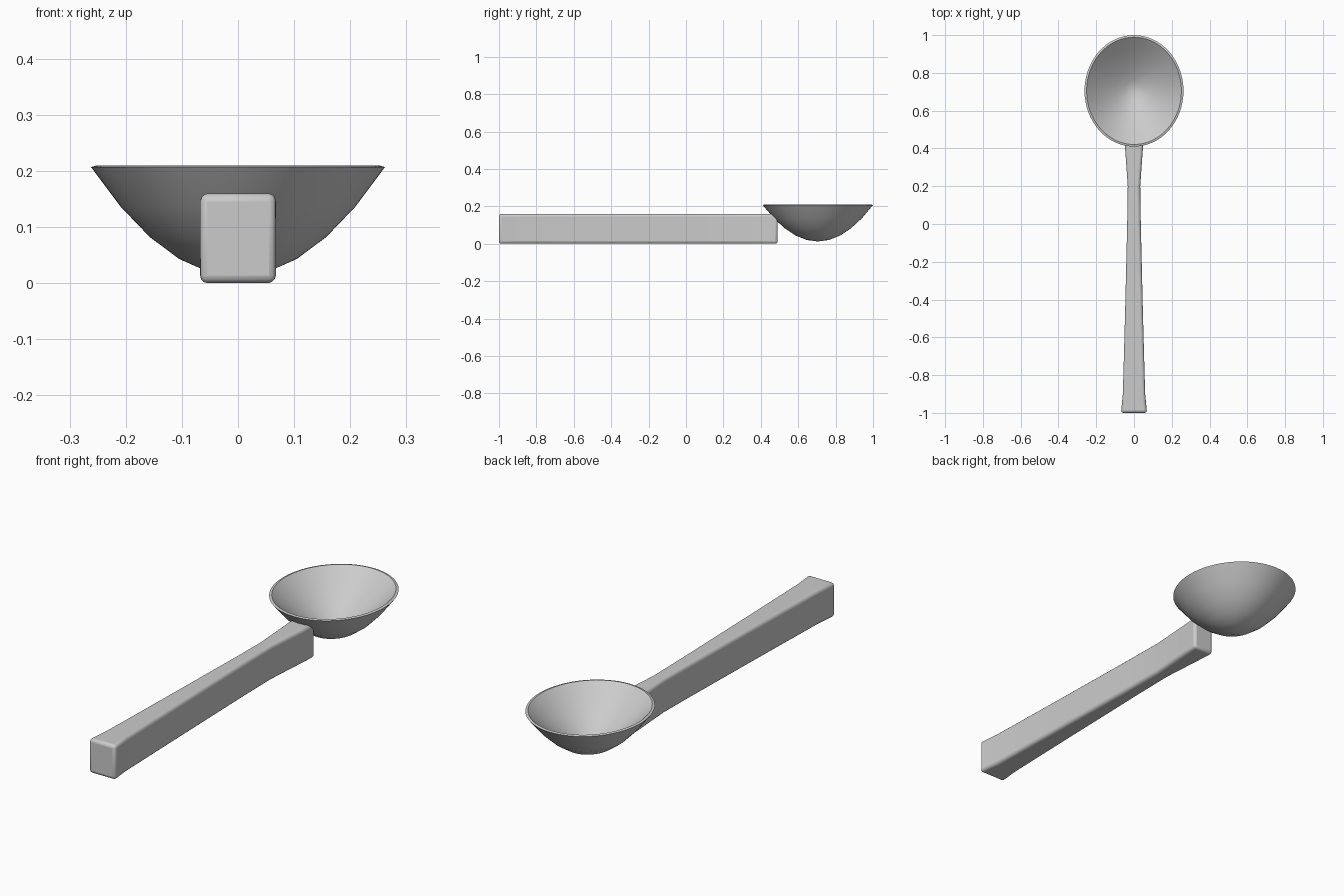
import bpy
import bmesh
import math

cube = bpy.data.objects.get("Cube")
if cube:
    bpy.data.objects.remove(cube, do_unlink=True)

grey = bpy.data.materials.new("plain grey")
grey.use_nodes = True
grey.diffuse_color = (0.6, 0.6, 0.6, 1)
grey.node_tree.nodes["Principled BSDF"].inputs["Base Color"].default_value = (0.6, 0.6, 0.6, 1)


def make_object(name, bm):
    bmesh.ops.recalc_face_normals(bm, faces=bm.faces)
    mesh = bpy.data.meshes.new(name)
    bm.to_mesh(mesh)
    bm.free()
    mesh.materials.append(grey)
    obj = bpy.data.objects.new(name, mesh)
    bpy.context.collection.objects.link(obj)
    bpy.ops.object.select_all(action="DESELECT")
    obj.select_set(True)
    bpy.context.view_layer.objects.active = obj
    return obj


def bridge(bm, a, b):
    n = len(a)
    for i in range(n):
        bm.faces.new((a[i], a[(i + 1) % n], b[(i + 1) % n], b[i]))


# Handle: tapered bar that flares at both ends, with rounded edges
HEIGHT = 0.16
stations = [(-1, 0.069), (-0.9, 0.059), (-0.5, 0.048), (0, 0.036),
            (0.2, 0.033), (0.4, 0.047), (0.49, 0.053)]
bm = bmesh.new()
loops = [[bm.verts.new(p) for p in ((-w, y, 0), (w, y, 0), (w, y, HEIGHT), (-w, y, HEIGHT))]
         for y, w in stations]
for a, b in zip(loops, loops[1:]):
    bridge(bm, a, b)
bm.faces.new(loops[0])
bm.faces.new(loops[-1])
handle = make_object("handle", bm)
bevel = handle.modifiers.new("rounded edges", "BEVEL")
bevel.width = 0.014
bevel.segments = 3
bevel.limit_method = "ANGLE"
bevel.angle_limit = math.radians(40)
bpy.ops.object.shade_smooth_by_angle(angle=math.radians(35))

# Bowl: oval outer shell, thin rim and deeper cavity
SIDES = 64
CENTRE_Y, RX, RY = 0.705, 0.262, 0.295
RIM = 0.011
STEPS = 5
bm = bmesh.new()


def ring(rx, ry, z):
    angles = [math.tau * i / SIDES for i in range(SIDES)]
    return [bm.verts.new((rx * math.cos(t), CENTRE_Y + ry * math.sin(t), z)) for t in angles]


def cap(loop, z):
    tip = bm.verts.new((0, CENTRE_Y, z))
    for i in range(SIDES):
        bm.faces.new((loop[i], loop[(i + 1) % SIDES], tip))


fractions = [i / STEPS for i in range(1, STEPS + 1)]
outer = [ring(RX * f, RY * f, 0.012 + 0.195 * f ** 2) for f in fractions]
inner = [ring((RX - RIM) * f, (RY - RIM) * f, 0.03 + 0.18 * f ** 1.4) for f in fractions]
for rings, bottom in ((outer, 0.012), (inner, 0.03)):
    cap(rings[0], bottom)
    for a, b in zip(rings, rings[1:]):
        bridge(bm, a, b)
bridge(bm, outer[-1], inner[-1])
make_object("bowl", bm)
bpy.ops.object.shade_smooth_by_angle(angle=math.radians(35))
